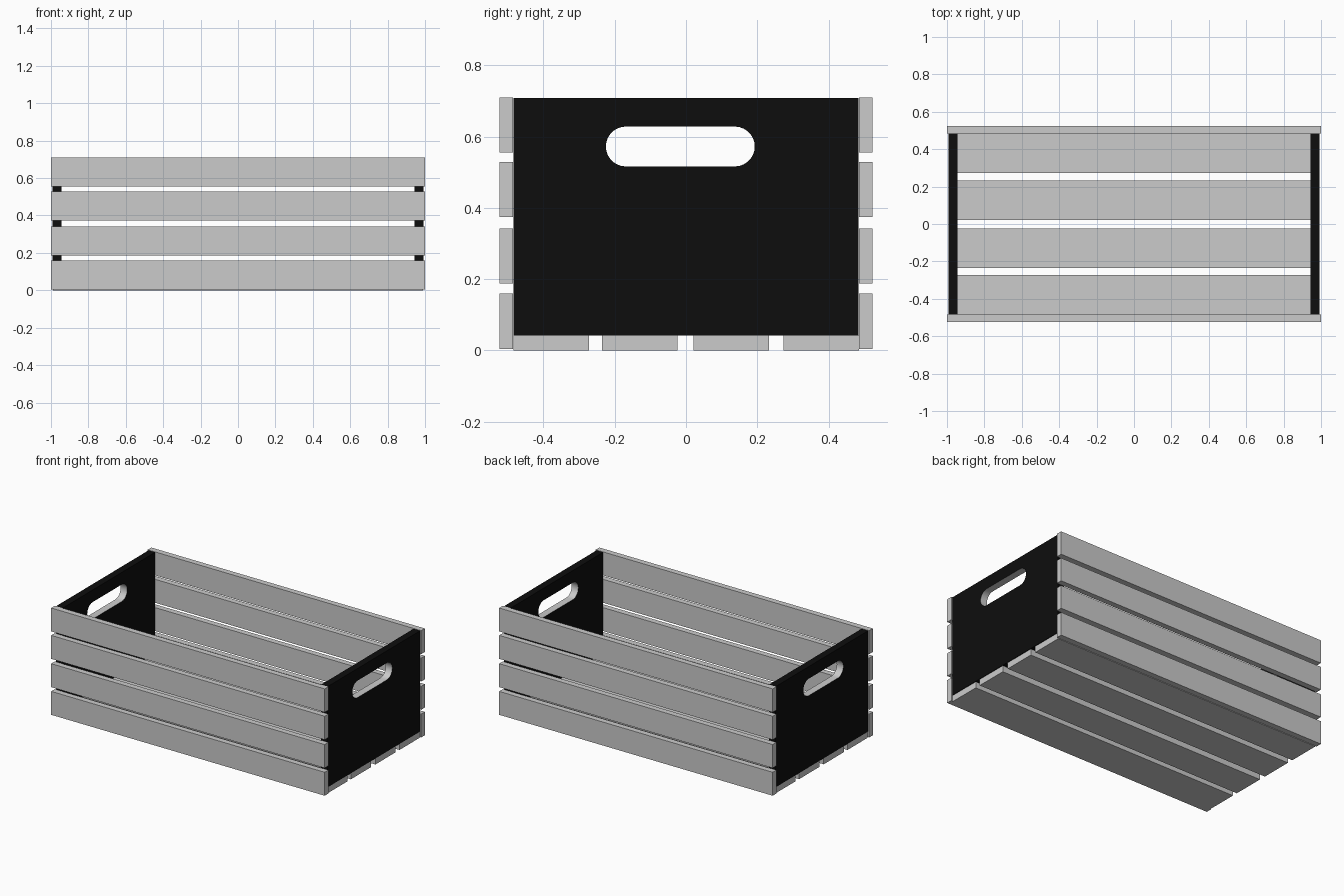
import bpy, bmesh
from math import sin, cos, pi
from mathutils import Vector

if "Cube" in bpy.data.objects:
    bpy.data.objects.remove(bpy.data.objects["Cube"])


def finish(bm, name):
    bmesh.ops.recalc_face_normals(bm, faces=bm.faces)
    mesh = bpy.data.meshes.new(name)
    bm.to_mesh(mesh)
    bm.free()
    obj = bpy.data.objects.new(name, mesh)
    bpy.context.collection.objects.link(obj)
    return obj


def board(name, lo, hi):
    lo, hi = Vector(lo), Vector(hi)
    bm = bmesh.new()
    bmesh.ops.create_cube(bm, size=1)
    for v in bm.verts:
        v.co = (lo + hi) / 2 + v.co * (hi - lo)
    return finish(bm, name)


def material(name, value):
    mat = bpy.data.materials.new(name)
    mat.diffuse_color = (value, value, value, 1)
    mat.use_nodes = True
    mat.node_tree.nodes["Principled BSDF"].inputs["Base Color"].default_value = mat.diffuse_color
    return mat


dark = material("dark_panel", 0.004)
grey = material("handle_rim", 0.6)

# Long side slats, front and back
for side, y0, y1 in (("front", -0.523, -0.485), ("back", 0.485, 0.523)):
    for i, z in enumerate((0.004, 0.187, 0.374, 0.555)):
        board(f"{side}_slat_{i + 1}", (-1, y0, z), (1, y1, z + 0.155))

# Floor slats
for i, y in enumerate((-0.484, -0.236, 0.021, 0.273)):
    board(f"floor_slat_{i + 1}", (-0.99, y, 0), (0.99, y + 0.212, 0.041))


# End panels with a rounded hand hole
def end_panel(name, x0, x1):
    cy, cz, half, r, n = -0.016, 0.572, 0.153, 0.056, 14
    outer = [(-0.484, 0.042), (0.484, 0.042), (0.484, 0.708), (-0.484, 0.708)]
    hole = []
    for sign in (1, -1):
        for k in range(n + 1):
            a = -pi / 2 + pi * k / n
            hole.append((cy + sign * (half + r * cos(a)), cz + sign * r * sin(a)))
    bm = bmesh.new()
    edges = []
    for loop in (outer, hole):
        vs = [bm.verts.new((x0, y, z)) for y, z in loop]
        edges += [bm.edges.new((vs[i - 1], vs[i])) for i in range(len(vs))]
    bmesh.ops.triangle_fill(bm, edges=edges, use_beauty=True, normal=(1, 0, 0))
    ext = bmesh.ops.extrude_face_region(bm, geom=bm.faces[:])
    moved = [g for g in ext["geom"] if isinstance(g, bmesh.types.BMVert)]
    bmesh.ops.translate(bm, verts=moved, vec=(x1 - x0, 0, 0))
    # Hole rim gets the lighter finish
    for f in bm.faces:
        f.normal_update()
        c = f.calc_center_median()
        if abs(f.normal.x) < 0.5 and abs(c.y) < 0.4 and 0.4 < c.z < 0.68:
            f.material_index = 1
    obj = finish(bm, name)
    obj.data.materials.append(dark)
    obj.data.materials.append(grey)
    bpy.ops.object.select_all(action='DESELECT')
    obj.select_set(True)
    bpy.context.view_layer.objects.active = obj
    bpy.ops.object.shade_smooth_by_angle()


end_panel("left_end_panel", -0.993, -0.945)
end_panel("right_end_panel", 0.945, 0.993)
